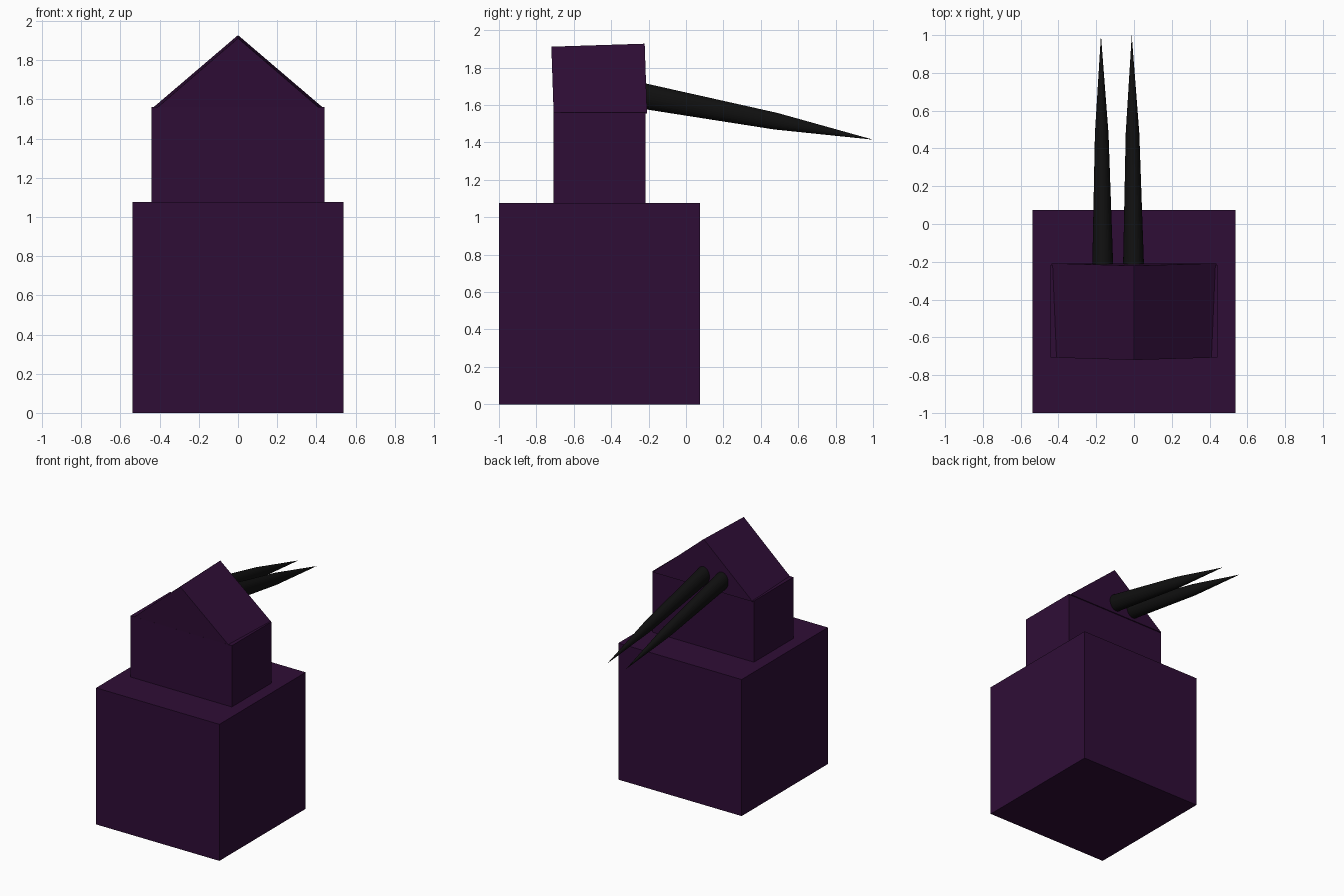
import bpy
import bmesh
from math import cos, sin, pi
from mathutils import Vector

if "Cube" in bpy.data.objects:
    bpy.data.objects.remove(bpy.data.objects["Cube"])


def material(name, rgb):
    m = bpy.data.materials.new(name)
    m.diffuse_color = (*rgb, 1)
    m.use_nodes = True
    m.node_tree.nodes["Principled BSDF"].inputs["Base Color"].default_value = m.diffuse_color
    return m


purple = material("dark_purple", (0.028, 0.004, 0.037))
black = material("black", (0.005, 0.005, 0.005))


def finish(name, bm, mat):
    bmesh.ops.recalc_face_normals(bm, faces=bm.faces[:])
    mesh = bpy.data.meshes.new(name)
    bm.to_mesh(mesh)
    bm.free()
    mesh.materials.append(mat)
    obj = bpy.data.objects.new(name, mesh)
    bpy.context.collection.objects.link(obj)
    return obj


def loft(name, rings, mat):
    """Skin matching rings of points and cap both ends."""
    bm = bmesh.new()
    loops = [[bm.verts.new(p) for p in ring] for ring in rings]
    n = len(loops[0])
    for a, b in zip(loops, loops[1:]):
        for i in range(n):
            j = (i + 1) % n
            bm.faces.new((a[i], a[j], b[j], b[i]))
    bm.faces.new(loops[0])
    bm.faces.new(loops[-1])
    bmesh.ops.remove_doubles(bm, verts=bm.verts[:], dist=1e-5)
    return finish(name, bm, mat)


def box(name, half_x, y0, y1, z0, z1, mat):
    rings = [[(-half_x, y0, z), (half_x, y0, z), (half_x, y1, z), (-half_x, y1, z)]
             for z in (z0, z1)]
    return loft(name, rings, mat)


# Stacked body blocks
box("base_block", 0.538, -1.0, 0.075, 0, 1.077, purple)
box("upper_block", 0.442, -0.708, -0.216, 1.077, 1.56, purple)

# Gable roof, pitched slightly forward
roof_ends = [(-0.720, 1.912, -0.707, 1.537), (-0.221, 1.928, -0.208, 1.555)]
loft("gable_roof", [[(-0.437, yb, zb), (0.437, yb, zb), (0, yt, zt)]
                    for yt, zt, yb, zb in roof_ends], purple)


# Pair of tapered spikes angled down towards the back
def spike(name, x_root):
    sides = 32
    root = Vector((x_root, -0.28, 1.658))
    tip = Vector((x_root - 0.01, 1.0, 1.415))
    axis = (tip - root).normalized()
    side = axis.cross(Vector((0, 0, 1))).normalized()
    up = side.cross(axis)
    bm = bmesh.new()
    loops = []
    for t, rx, rz in ((0, 0.057, 0.070), (0.594, 0.036, 0.045)):
        c = root.lerp(tip, t)
        loops.append([bm.verts.new(c + side * rx * cos(2 * pi * i / sides)
                                   + up * rz * sin(2 * pi * i / sides))
                      for i in range(sides)])
    point = bm.verts.new(tip)
    a, b = loops
    for i in range(sides):
        j = (i + 1) % sides
        bm.faces.new((a[i], a[j], b[j], b[i]))
        bm.faces.new((b[i], b[j], point))
    bm.faces.new(a)
    return finish(name, bm, black)


for label, x in (("left", -0.165), ("right", -0.002)):
    spike(label + "_spike", x)
